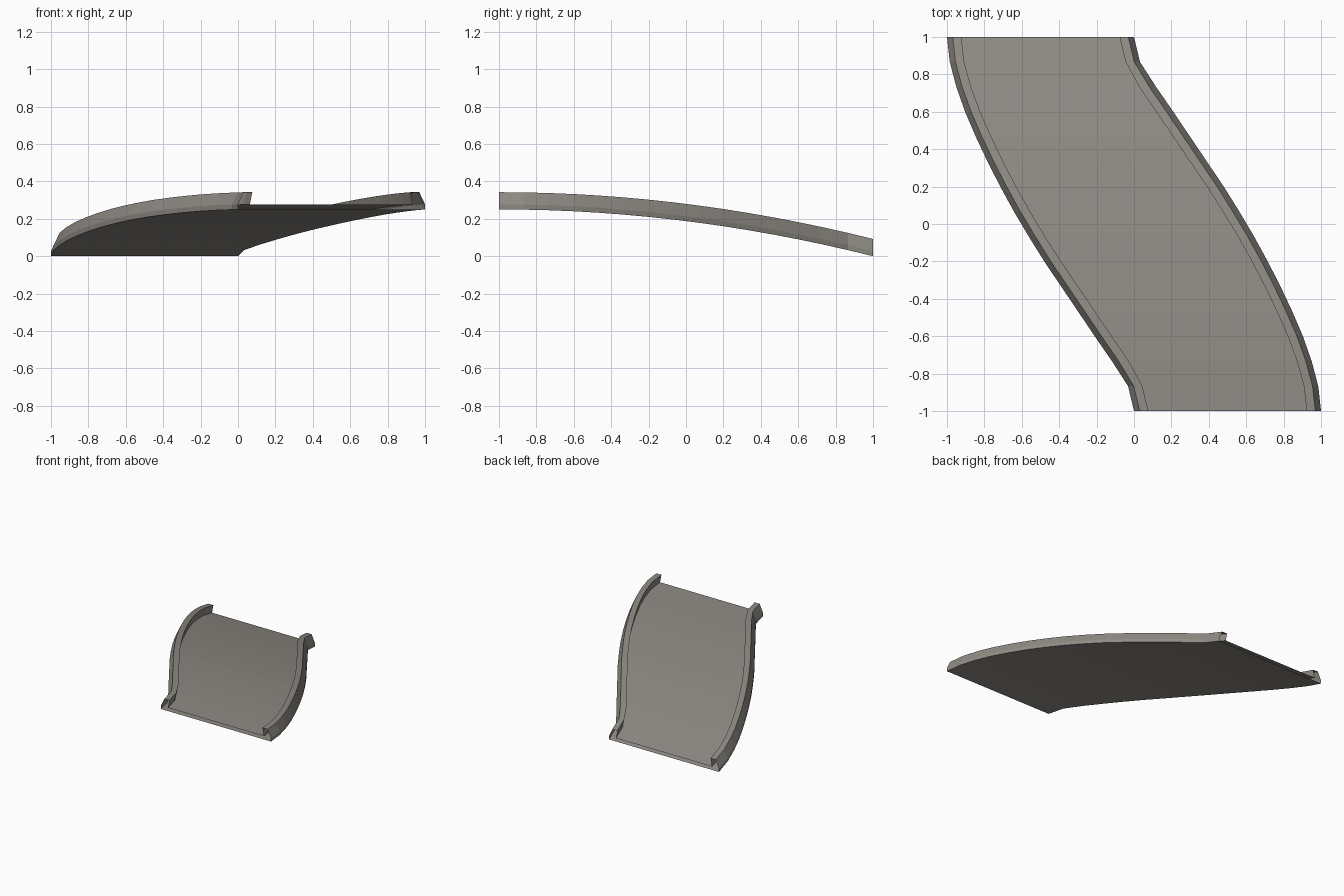
import bpy, bmesh, math

if "Cube" in bpy.data.objects:
    bpy.data.objects.remove(bpy.data.objects["Cube"])

# x of the right-hand edge at evenly spaced y from +1 (low end) to -1 (high end);
# the left edge is the same curve turned half a circle
RIGHT = [0, .032, .118, .21, .30, .39, .48, .563, .642, .715,
         .783, .846, .903, .95, .985, 1]
N = len(RIGHT)
# rail section: (distance inward from the edge, height above the underside)
RAIL = [(0, 0), (0, .027), (.03, .092), (.075, .092), (.062, .027)]

grey = bpy.data.materials.new("warm grey")
grey.diffuse_color = (.28, .262, .235, 1)
grey.use_nodes = True
grey.node_tree.nodes["Principled BSDF"].inputs["Base Color"].default_value = grey.diffuse_color


def slope_scale(i):
    """Widens the rail sideways where the track runs diagonally."""
    a, b = max(i - 1, 0), min(i + 1, N - 1)
    if a == 0 or b == N - 1:
        return 1.02
    step = 2 / (N - 1)
    return math.hypot(1, (RIGHT[b] - RIGHT[a]) / (step * (b - a)))


# S-bend slide: hollow section swept down a parabolic slope, ends open
bm = bmesh.new()
rings = []
for i in range(N):
    y = 1 - 2 * i / (N - 1)
    z = .25 * (1 - ((y + 1) / 2) ** 2)
    j = N - 1 - i
    left, right = -RIGHT[j], RIGHT[i]
    ring = [(left + d * slope_scale(j), y, z + h) for d, h in RAIL]
    ring += [(right - d * slope_scale(i), y, z + h) for d, h in reversed(RAIL)]
    rings.append([bm.verts.new(p) for p in ring])
for a, b in zip(rings, rings[1:]):
    n = len(a)
    for k in range(n):
        m = (k + 1) % n
        bm.faces.new((a[k], a[m], b[m], b[k]))
bmesh.ops.recalc_face_normals(bm, faces=bm.faces)
# the floor (between the two rails) must face up
bm.faces.ensure_lookup_table()
if bm.faces[len(RAIL) - 1].normal.z < 0:
    bmesh.ops.reverse_faces(bm, faces=bm.faces)

mesh = bpy.data.meshes.new("slide_track")
bm.to_mesh(mesh)
bm.free()
mesh.materials.append(grey)
track = bpy.data.objects.new("slide_track", mesh)
bpy.context.collection.objects.link(track)
